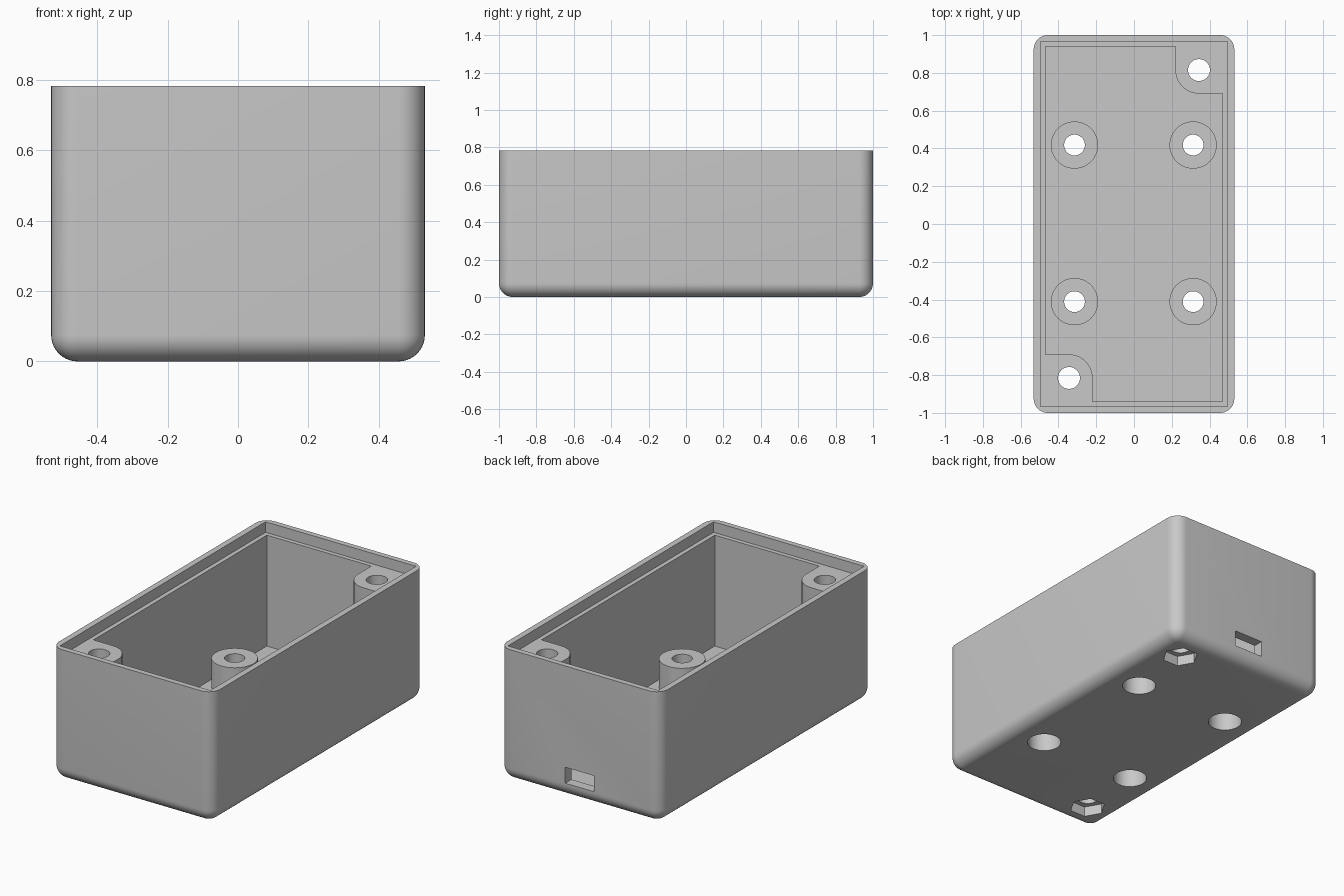
import bpy, bmesh
from math import radians, cos, sin, pi

HX, HY, HZ = 0.531, 1.0, 0.783      # outer half width, half length, height
FLOOR, LEDGE = 0.06, 0.72           # cavity floor and lid ledge heights
IX, IY = 0.469, 0.941               # cavity half sizes
SCREW = (0.344, 0.815)              # corner screw position
PAD_R = 0.125

if "Cube" in bpy.data.objects:
    bpy.data.objects.remove(bpy.data.objects["Cube"], do_unlink=True)

grey = bpy.data.materials.new("light_grey_plastic")
grey.use_nodes = True
colour = (0.58, 0.58, 0.58, 1)
grey.diffuse_color = colour
grey.node_tree.nodes["Principled BSDF"].inputs["Base Color"].default_value = colour


def prism(name, points, z0, z1):
    """Extrude a flat outline from z0 to z1."""
    bm = bmesh.new()
    face = bm.faces.new([bm.verts.new((x, y, z0)) for x, y in points])
    top = bmesh.ops.extrude_face_region(bm, geom=[face])["geom"]
    bmesh.ops.translate(bm, vec=(0, 0, z1 - z0),
                        verts=[g for g in top if isinstance(g, bmesh.types.BMVert)])
    bmesh.ops.recalc_face_normals(bm, faces=bm.faces)
    mesh = bpy.data.meshes.new(name)
    bm.to_mesh(mesh)
    bm.free()
    mesh.materials.append(grey)
    obj = bpy.data.objects.new(name, mesh)
    bpy.context.collection.objects.link(obj)
    return obj


def ring(x, y, r, sides=48):
    return [(x + r * cos(2 * pi * i / sides), y + r * sin(2 * pi * i / sides))
            for i in range(sides)]


def rect(hx, hy, cy=0):
    return [(-hx, cy - hy), (hx, cy - hy), (hx, cy + hy), (-hx, cy + hy)]


def combine(target, tool, operation="DIFFERENCE"):
    """Boolean the tool into the target, then discard the tool."""
    mod = target.modifiers.new(tool.name, "BOOLEAN")
    mod.object, mod.operation, mod.solver = tool, operation, "EXACT"
    bpy.context.view_layer.objects.active = target
    bpy.ops.object.modifier_apply(modifier=mod.name)
    bpy.data.objects.remove(tool, do_unlink=True)


# Outer shell: rounded everywhere except around the open rim
body = prism("enclosure_body", rect(HX, HY), 0, HZ)
bm = bmesh.new()
bm.from_mesh(body.data)
edges = [e for e in bm.edges if min(v.co.z for v in e.verts) < HZ / 2]
bmesh.ops.bevel(bm, geom=edges, offset=0.075, segments=10, profile=0.5,
                affect="EDGES", clamp_overlap=True)
bm.to_mesh(body.data)
bm.free()

# Cavity outline leaves a rounded screw pad in two opposite corners
sx, sy = SCREW
half = [(-IX, IY), (sx - PAD_R, IY)]
for i in range(13):
    a = pi + i / 12 * pi / 2
    half.append((sx + PAD_R * cos(a), sy + PAD_R * sin(a)))
half.append((IX, sy - PAD_R))
outline = half + [(-x, -y) for x, y in half]
combine(body, prism("cavity", outline, FLOOR, HZ + 0.1))

# Lid recess around the rim
combine(body, prism("lid_recess", rect(0.495, 0.967), LEDGE, HZ + 0.1))

# Board standoffs, each with a through hole and a screw head bore below
for x in (-0.315, 0.313):
    for y in (-0.411, 0.418):
        combine(body, prism("standoff", ring(x, y, 0.125), FLOOR - 0.02, 0.23), "UNION")
        combine(body, prism("standoff_hole", ring(x, y, 0.055), -0.1, 0.4))
        combine(body, prism("head_bore", ring(x, y, 0.093), -0.1, 0.15))

# Corner screw holes with hexagonal nut pockets underneath
for s in (-1, 1):
    combine(body, prism("screw_hole", ring(s * sx, s * sy, 0.058), -0.1, HZ + 0.1))
    combine(body, prism("nut_pocket", ring(s * sx, s * sy, 0.1, 6), -0.1, 0.06))

# Cable slot through the back wall
combine(body, prism("cable_slot", rect(0.095, 0.08, HY), 0.085, 0.18))

# Smooth rounded faces, keep hard edges
bpy.ops.object.select_all(action="DESELECT")
body.select_set(True)
bpy.context.view_layer.objects.active = body
bpy.ops.object.shade_smooth_by_angle(angle=radians(30))
